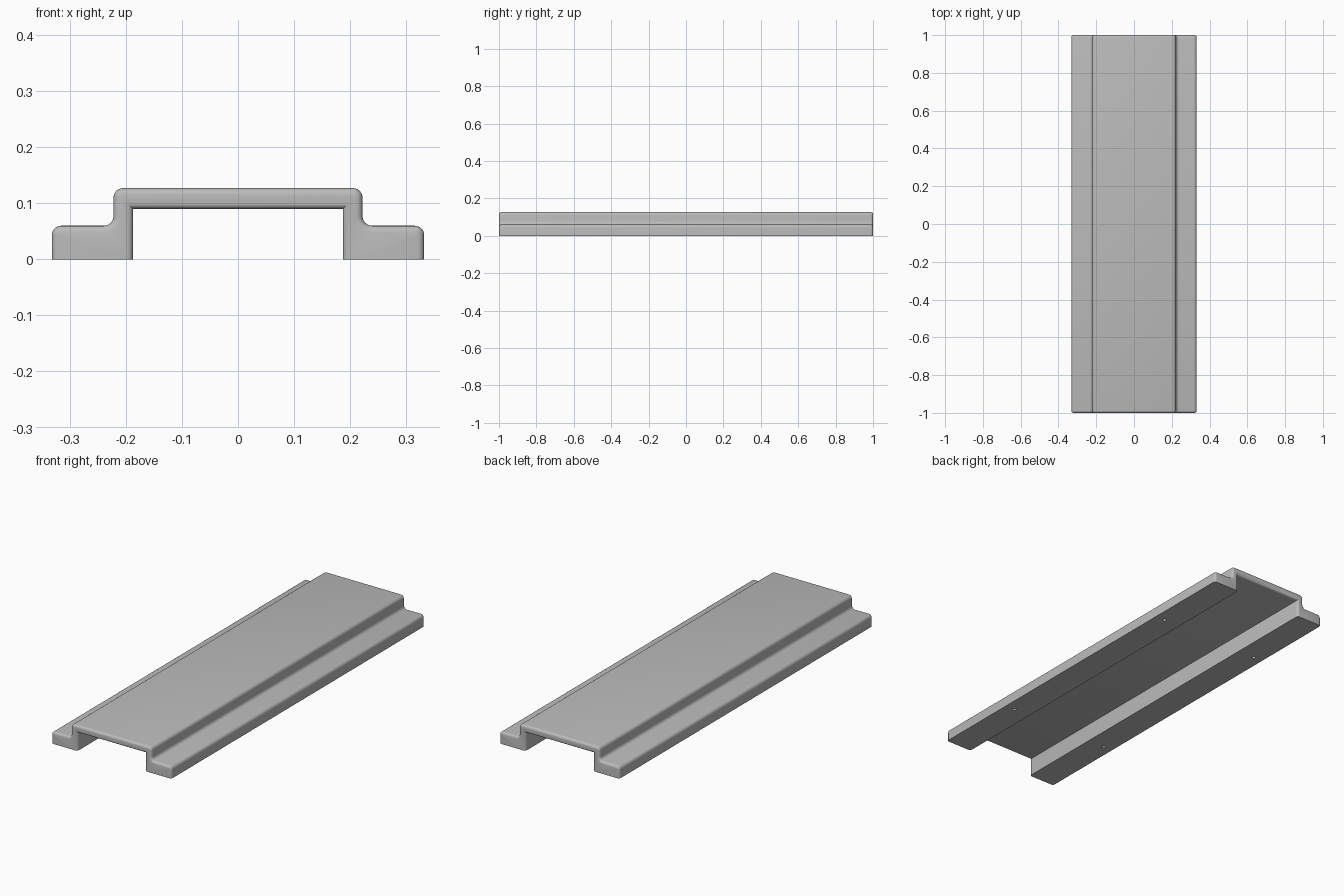
import bpy
import bmesh
import math
from mathutils import Vector

cube = bpy.data.objects.get("Cube")
if cube:
    bpy.data.objects.remove(cube, do_unlink=True)

HALF_LENGTH = 1.0
FILLET = 0.017
RIM = 0.012

grey = bpy.data.materials.new("neutral grey")
grey.use_nodes = True
grey.diffuse_color = (0.5, 0.5, 0.5, 1)
grey.node_tree.nodes["Principled BSDF"].inputs["Base Color"].default_value = grey.diffuse_color


def rounded(prev, corner, following, radius, steps=6):
    """Points of a right-angled corner replaced by an arc."""
    a = (Vector(prev) - Vector(corner)).normalized() * radius
    b = (Vector(following) - Vector(corner)).normalized() * radius
    centre = Vector(corner) + a + b
    angles = [math.pi / 2 * i / steps for i in range(steps + 1)]
    return [centre - b * math.cos(t) - a * math.sin(t) for t in angles]


# Half of the cross-section, mirrored to make the whole hat-shaped outline
corners = [(0.187, 0.09), (0.187, 0), (0.332, 0),
           (0.332, 0.06), (0.222, 0.06), (0.222, 0.127), (0, 0.127)]
half = [Vector(c) for c in corners[:3]]
for i in range(3, 6):
    half += rounded(corners[i - 1], corners[i], corners[i + 1], FILLET)
outline = half + [Vector((-p.x, p.y)) for p in reversed(half)]

# Channel rail, extruded lengthwise with softened end rims
bm = bmesh.new()
face = bm.faces.new([bm.verts.new((p.x, -HALF_LENGTH, p.y)) for p in outline])
result = bmesh.ops.extrude_face_region(bm, geom=[face], use_keep_orig=True)
moved = [g for g in result["geom"] if isinstance(g, bmesh.types.BMVert)]
bmesh.ops.translate(bm, verts=moved, vec=(0, 2 * HALF_LENGTH, 0))
bmesh.ops.recalc_face_normals(bm, faces=bm.faces)
rims = [e for e in bm.edges
        if abs(e.verts[0].co.y - e.verts[1].co.y) < 0.001
        and max(v.co.z for v in e.verts) > 0.001]
bmesh.ops.bevel(bm, geom=rims, offset=RIM, segments=4, profile=0.5,
                affect='EDGES', clamp_overlap=True)
mesh = bpy.data.meshes.new("channel_cover")
bm.to_mesh(mesh)
bm.free()
cover = bpy.data.objects.new("channel_cover", mesh)
bpy.context.collection.objects.link(cover)
mesh.materials.append(grey)

# Four blind screw holes in the feet
bm = bmesh.new()
for x in (-0.28, 0.28):
    for y in (-0.56, 0.56):
        made = bmesh.ops.create_cone(bm, cap_ends=True, segments=16,
                                     radius1=0.009, radius2=0.009, depth=0.08)
        bmesh.ops.translate(bm, verts=made["verts"], vec=(x, y, 0))
cutter_mesh = bpy.data.meshes.new("screw_hole_cutter")
bm.to_mesh(cutter_mesh)
bm.free()
cutter_mesh.materials.append(grey)
cutter = bpy.data.objects.new("screw_hole_cutter", cutter_mesh)
bpy.context.collection.objects.link(cutter)
cutter.hide_render = True
cutter.hide_set(True)

holes = cover.modifiers.new("screw_holes", 'BOOLEAN')
holes.object = cutter
holes.operation = 'DIFFERENCE'
holes.solver = 'EXACT'

# Smooth fillets, sharp remaining corners
bpy.ops.object.select_all(action='DESELECT')
cover.select_set(True)
bpy.context.view_layer.objects.active = cover
bpy.ops.object.modifier_apply(modifier=holes.name)
bpy.ops.object.shade_smooth_by_angle(angle=math.radians(35))
bpy.data.objects.remove(cutter, do_unlink=True)
